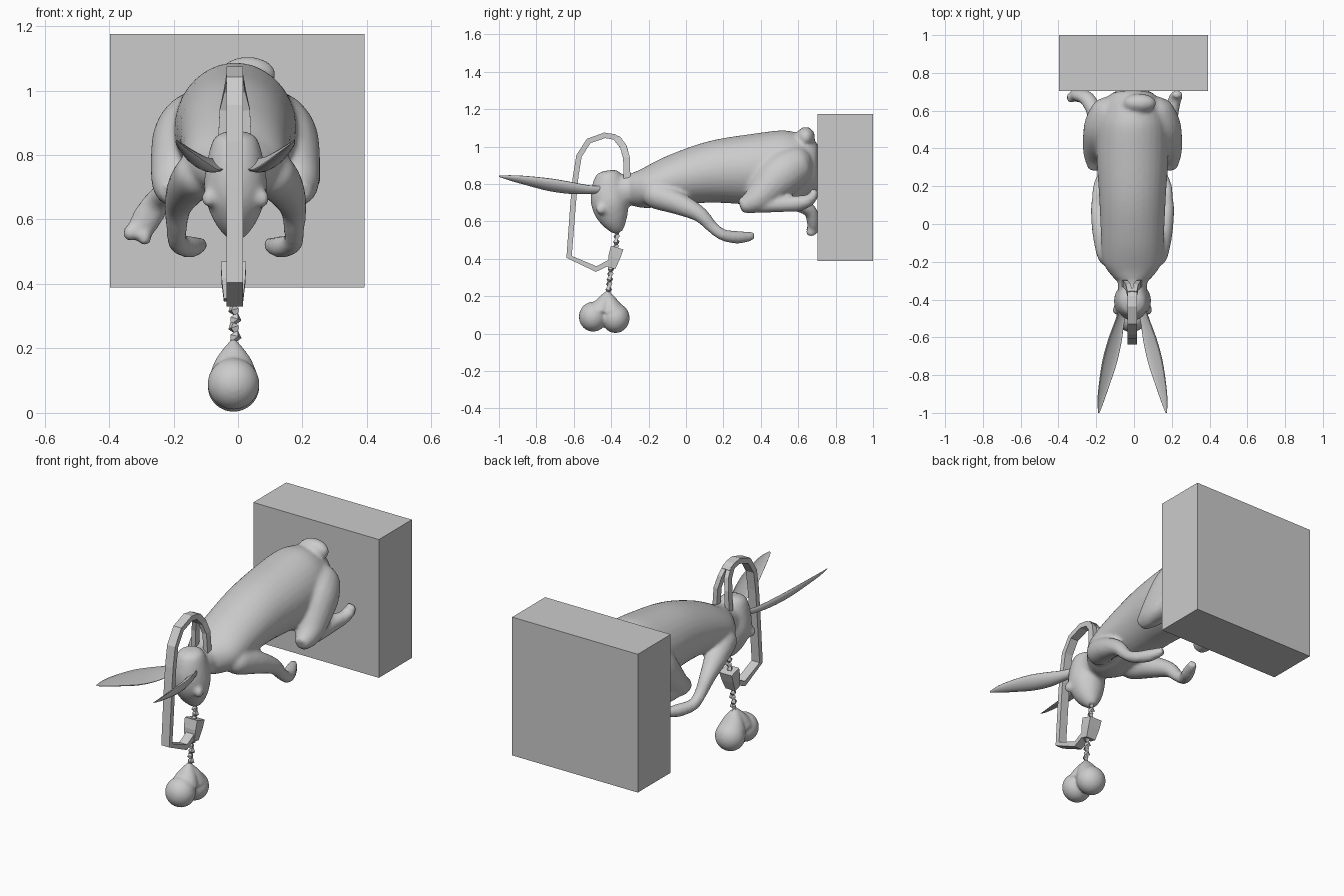
import bpy, bmesh, math
from mathutils import Vector, Matrix

if "Cube" in bpy.data.objects:
    bpy.data.objects.remove(bpy.data.objects["Cube"])

CX = -0.008  # slight sideways offset of the figure
X = (1, 0, 0)


def smooth_path(pts, steps):
    """Catmull-Rom resampling of (x, y, z, ra, rb) points."""
    if steps < 2:
        return [list(p) for p in pts]
    out, last = [], len(pts) - 1
    for i in range(last):
        p0, p1, p2, p3 = pts[max(i - 1, 0)], pts[i], pts[i + 1], pts[min(i + 2, last)]
        for s in range(steps):
            t = s / steps
            out.append([0.5 * (2 * b + (c - a) * t + (2 * a - 5 * b + 4 * c - d) * t * t
                               + (3 * b - a - 3 * c + d) * t ** 3)
                        for a, b, c, d in zip(p0, p1, p2, p3)])
    return out + [list(pts[-1])]


def tube(bm, pts, ref=X, n=20, steps=6, dent=1.0, twist=0.0):
    """Skin elliptical rings along a path; ra lies along ref, rb across it."""
    path = smooth_path(pts, steps)
    cen = [Vector(p[:3]) for p in path]
    grow = math.sqrt(2) if n == 4 else 1
    rings = []
    for i, p in enumerate(path):
        t = (cen[min(i + 1, len(cen) - 1)] - cen[max(i - 1, 0)]).normalized()
        u = Vector(ref)
        u = (u - t * u.dot(t)).normalized()
        v = t.cross(u)
        ring = []
        for k in range(n):
            a = 2 * math.pi * (k + 0.5) / n + twist * i
            s = math.sin(a)
            s *= dent if s > 0 else 1
            ring.append(bm.verts.new(cen[i] + grow * (u * p[3] * math.cos(a) + v * p[4] * s)))
        rings.append(ring)
    for r0, r1 in zip(rings, rings[1:]):
        for k in range(n):
            bm.faces.new((r0[k], r0[(k + 1) % n], r1[(k + 1) % n], r1[k]))
    bm.faces.new(rings[0][::-1])
    bm.faces.new(rings[-1])


def ball(bm, c, r):
    m = Matrix.Translation(c) @ Matrix.Diagonal((*r, 1))
    bmesh.ops.create_uvsphere(bm, u_segments=24, v_segments=14, radius=1, matrix=m)


def finish(name, bm, voxel=0, smooth=True):
    bmesh.ops.recalc_face_normals(bm, faces=bm.faces)
    me = bpy.data.meshes.new(name)
    bm.to_mesh(me)
    bm.free()
    ob = bpy.data.objects.new(name, me)
    bpy.context.collection.objects.link(ob)
    for f in me.polygons:
        f.use_smooth = smooth
    if voxel:
        rm = ob.modifiers.new("fuse", 'REMESH')
        rm.mode, rm.voxel_size, rm.use_smooth_shade = 'VOXEL', voxel, True
        sm = ob.modifiers.new("soften", 'SMOOTH')
        sm.factor, sm.iterations = 0.5, 5
    return ob


def round_pts(rows, side=1):
    """(x, y, z, r) rows to tube points, mirrored by side."""
    return [(CX + side * x, y, z, r, r) for x, y, z, r in rows]


# Wall block
bm = bmesh.new()
bmesh.ops.create_cube(bm, size=1, matrix=Matrix.Translation((-0.002, 0.852, 0.782))
                      @ Matrix.Diagonal((0.79, 0.296, 0.786, 1)))
finish("wall_block", bm, smooth=False)

# Animal: torso
bm = bmesh.new()
tube(bm, [(CX, y, z, a, b) for y, z, a, b in [
    (-.305, .77, .07, .07), (-.28, .77, .105, .09), (-.20, .78, .155, .11),
    (-.05, .825, .167, .137), (.15, .865, .177, .167), (.35, .877, .19, .19),
    (.52, .877, .188, .21), (.62, .88, .16, .185), (.69, .87, .11, .13),
    (.715, .87, .05, .06)]], n=32)
# Head, neck and tail
tube(bm, [(CX, y, z, a, b) for y, z, a, b in [
    (-.415, .872, .03, .03), (-.413, .85, .068, .068), (-.41, .77, .09, .098),
    (-.405, .69, .098, .10), (-.388, .62, .078, .08), (-.373, .57, .05, .05),
    (-.365, .54, .022, .025)]], n=24)
tube(bm, [(CX, -.41, .75, .075, .09), (CX, -.3, .77, .08, .085), (CX, -.2, .78, .10, .09)])
ball(bm, (.03, .64, 1.05), (.088, .05, .055))
# Mirrored limbs and eyes
for s in (-1, 1):
    tube(bm, round_pts([(.10, .66, .93, .05), (.11, .61, .91, .10), (.14, .50, .84, .12),
                        (.188, .38, .72, .076), (.20, .29, .68, .035)], s))
    tube(bm, round_pts([(.195, .31, .68, .035), (.20, .45, .69, .042), (.20, .62, .695, .042)], s))
    tube(bm, round_pts([(.10, -.20, .76, .05), (.115, -.16, .74, .072), (.15, -.05, .70, .062),
                        (.178, .07, .64, .043), (.182, .14, .57, .032), (.177, .20, .527, .031),
                        (.14, .28, .515, .034), (.105, .36, .522, .022)], s))
    ball(bm, (CX + s * .083, -.455, .665), (.022, .028, .028))
# Hind feet braced on the block, one hanging and one raised
tube(bm, [(-.20, .58, .70, .042, .042), (-.245, .66, .66, .042, .036),
          (-.285, .68, .60, .046, .034), (-.318, .68, .545, .034, .03)])
for dx in (-.025, .02):
    ball(bm, (-.31 + dx, .67, .55 - dx * .3), (.022, .03, .026))
tube(bm, [(.19, .56, .695, .042, .042), (.21, .64, .705, .036, .036),
          (.225, .68, .735, .034, .026), (.232, .685, .77, .022, .018)])
finish("animal_body", bm, voxel=0.011)

# Long cupped ears
for s, nm in ((-1, "left_ear"), (1, "right_ear")):
    bm = bmesh.new()
    tube(bm, [(CX + s * x, y, z, a, b) for x, y, z, a, b in [
        (.04, -.43, .775, .022, .022), (.065, -.52, .775, .03, .028), (.09, -.62, .785, .043, .034),
        (.118, -.73, .802, .046, .034), (.148, -.85, .822, .034, .024),
        (.168, -.94, .835, .02, .014), (.178, -1.0, .842, .004, .004)]],
         ref=(.75, 0, s * .6), dent=-0.25 if s < 0 else 1)
    ob = finish(nm, bm)
    if s > 0:  # hollow the other wall by mirroring the left ear
        ob.data = bpy.data.objects["left_ear"].data.copy()
        ob.data.transform(Matrix.Translation((2 * CX, 0, 0)) @ Matrix.Diagonal((-1, 1, 1, 1)))
        ob.data.flip_normals()

# Strap hoop with forked back end
SX = -.01
bm = bmesh.new()
tube(bm, [(SX, y, z, .025, .015) for y, z in [
    (-.35, 1.03), (-.385, 1.052), (-.435, 1.06), (-.52, 1.03), (-.572, .95), (-.59, .84),
    (-.603, .70), (-.625, .41), (-.48, .345), (-.40, .385)]], n=4, steps=1)
for s in (-1, 1):
    tube(bm, [(SX + s * dx, y, z, .013, .018) for dx, y, z in [
        (.012, -.37, 1.045), (.02, -.335, 1.0), (.034, -.318, .94), (.04, -.315, .82)]],
         n=4, steps=1)
finish("strap", bm, smooth=False)

# Clasp block
bm = bmesh.new()
tube(bm, [(-.014, -.368, .46, .039, .035), (-.014, -.383, .41, .037, .032),
          (-.014, -.397, .35, .03, .02)], n=4, steps=1)
finish("clasp", bm, smooth=False)

# Twisted cords above and below the clasp
for nm, a, b, n in (("upper_cord", (-.368, .56), (-.375, .45), 9),
                    ("lower_cord", (-.40, .36), (-.416, .21), 12)):
    bm = bmesh.new()
    rows = []
    for i in range(n):
        t = i / (n - 1)
        r = .013 if i % 2 else .007
        rows.append((SX + .004 * (-1) ** (i // 2), a[0] + (b[0] - a[0]) * t,
                     a[1] + (b[1] - a[1]) * t, r, r))
    tube(bm, rows, n=4, steps=1, twist=.4)
    finish(nm, bm, smooth=False)

# Heart pendant: two fused lobes
bm = bmesh.new()
for y1, y2, z2 in ((-.455, -.497, .09), (-.395, -.377, .083)):
    tube(bm, [(-.014, -.416, .228, .008, .008), (-.014, -.42, .205, .026, .026),
              (-.014, (y1 - .42) / 2, .165, .055, .045), (-.014, y1, .12, .074, .07)])
    ball(bm, (-.014, y2, z2), (.081, .076, .08))
finish("heart_pendant", bm, voxel=0.008)
